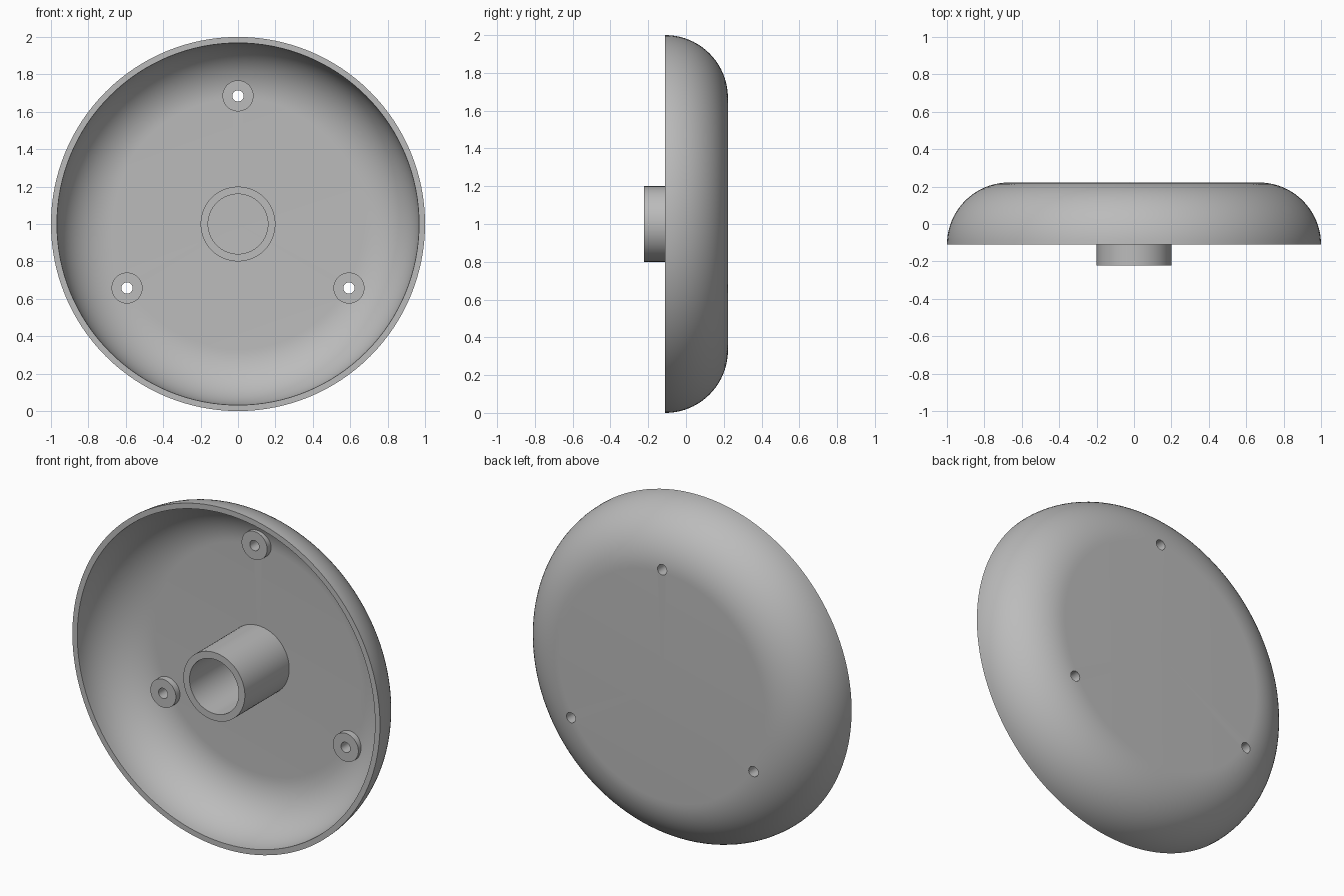
import bpy, bmesh
from math import sin, cos, pi, radians
from mathutils import Vector

old = bpy.data.objects.get("Cube")
if old:
    bpy.data.objects.remove(old, do_unlink=True)

grey = bpy.data.materials.new("plain_grey")
grey.use_nodes = True
colour = (0.5, 0.5, 0.5, 1)
grey.diffuse_color = colour
grey.node_tree.nodes["Principled BSDF"].inputs["Base Color"].default_value = colour

RIM, BACK = -0.11, 0.222       # depth of the open rim and of the closed back
WALL = 0.032
FLOOR = BACK - WALL
BEND = BACK - RIM              # radius of the rounded edge
FLAT = 1 - BEND                # radius of the flat back


def lathe(name, profile, steps, x=0, z=1, closed=True):
    """Turn a (radius, depth) profile around the front-to-back axis."""
    bm = bmesh.new()
    verts = [bm.verts.new((r, y, 0)) for r, y in profile]
    pairs = list(zip(verts, verts[1:]))
    if closed:
        pairs.append((verts[-1], verts[0]))
    edges = [bm.edges.new(p) for p in pairs]
    bmesh.ops.spin(bm, geom=verts + edges, cent=(0, 0, 0), axis=(0, 1, 0),
                   angle=2 * pi, steps=steps)
    bmesh.ops.remove_doubles(bm, verts=bm.verts, dist=1e-5)
    bmesh.ops.recalc_face_normals(bm, faces=bm.faces)
    mesh = bpy.data.meshes.new(name)
    bm.to_mesh(mesh)
    bm.free()
    mesh.materials.append(grey)
    ob = bpy.data.objects.new(name, mesh)
    ob.location = (x, 0, z)
    bpy.context.collection.objects.link(ob)
    return ob


def tube(name, outer, inner, front, back, steps, x=0, z=1):
    return lathe(name, [(outer, front), (outer, back), (inner, back), (inner, front)],
                 steps, x, z)


def arc(radius, count=20):
    """Quarter round from the flat back out to the rim."""
    angles = [pi / 2 * i / count for i in range(count + 1)]
    return [(FLAT + radius * sin(a), RIM + radius * cos(a)) for a in angles]


# Hollow dish with a rounded edge
outside, inside = arc(BEND), arc(BEND - WALL)
dish = lathe("dish", [(0, BACK)] + outside + inside[::-1] + [(0, FLOOR)], 128, closed=False)

# Central hub, open at the front
hub = tube("hub", 0.2, 0.16, -0.222, FLOOR + 0.01, 64)

# Three drilled screw bosses
parts = [dish, hub]
for i, degrees in enumerate((90, 210, 330)):
    a = radians(degrees)
    x, z = 0.685 * cos(a), 1 + 0.685 * sin(a)
    parts.append(tube(f"screw_boss_{i + 1}", 0.083, 0.03, 0.152, 0.195, 40, x, z))
    drill = lathe(f"drill_{i + 1}", [(0, 0), (0.03, 0), (0.03, 0.4), (0, 0.4)], 40, x, z,
                  closed=False)
    drill.hide_render = True
    drill.hide_set(True)
    cut = dish.modifiers.new(drill.name, 'BOOLEAN')
    cut.operation = 'DIFFERENCE'
    cut.solver = 'EXACT'
    cut.object = drill

# Bake the drilled holes, then remove the drills
bpy.context.view_layer.update()
graph = bpy.context.evaluated_depsgraph_get()
dish_mesh = bpy.data.meshes.new_from_object(dish.evaluated_get(graph))
dish.modifiers.clear()
dish.data = dish_mesh
for ob in [o for o in bpy.data.objects if o.name.startswith("drill_")]:
    bpy.data.objects.remove(ob, do_unlink=True)

# Smooth round surfaces, crisp edges
bpy.ops.object.select_all(action='DESELECT')
for ob in parts:
    ob.select_set(True)
bpy.context.view_layer.objects.active = dish
bpy.ops.object.shade_smooth_by_angle(angle=radians(30))
